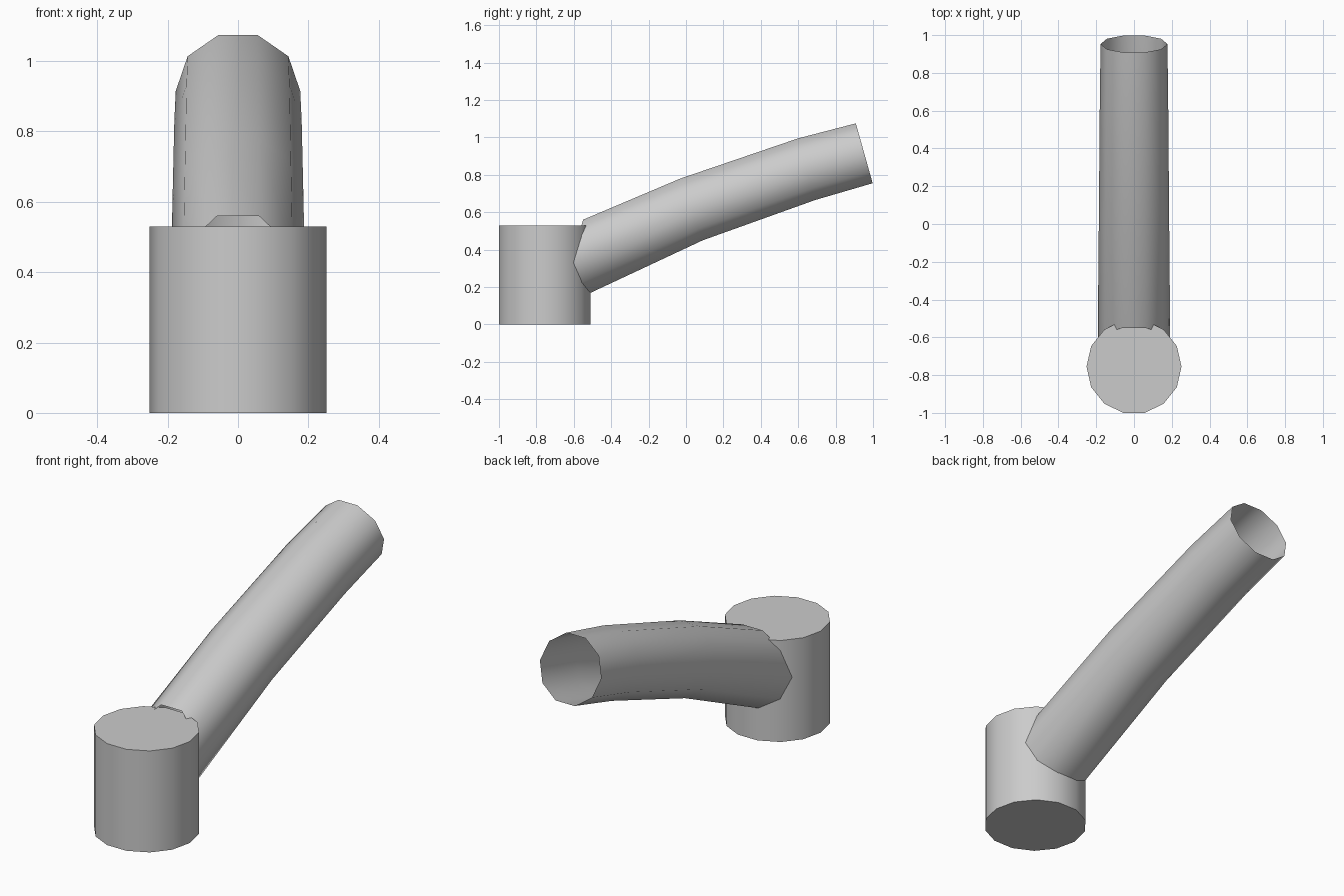
import bpy, bmesh, math

if "Cube" in bpy.data.objects:
    bpy.data.objects.remove(bpy.data.objects["Cube"])

grey = bpy.data.materials.new("plain grey")
grey.diffuse_color = (0.6, 0.6, 0.6, 1)
grey.use_nodes = True
grey.node_tree.nodes["Principled BSDF"].inputs["Base Color"].default_value = grey.diffuse_color


def finish(bm, name):
    bmesh.ops.recalc_face_normals(bm, faces=bm.faces)
    me = bpy.data.meshes.new(name)
    bm.to_mesh(me)
    bm.free()
    me.materials.append(grey)
    ob = bpy.data.objects.new(name, me)
    bpy.context.collection.objects.link(ob)
    bpy.ops.object.select_all(action='DESELECT')
    ob.select_set(True)
    bpy.context.view_layer.objects.active = ob
    bpy.ops.object.shade_smooth_by_angle(angle=math.radians(40))
    return ob


def loft(name, rings, capped):
    """Skin a list of rings of points, optionally closing both ends."""
    bm = bmesh.new()
    loops = [[bm.verts.new(p) for p in ring] for ring in rings]
    n = len(loops[0])
    for a, b in zip(loops, loops[1:]):
        for i in range(n):
            j = (i + 1) % n
            bm.faces.new((a[i], a[j], b[j], b[i]))
    if capped:
        bm.faces.new(loops[0])
        bm.faces.new(loops[-1])
    return finish(bm, name)


# upright 14-sided base cylinder
def base_ring(z, n=14, r=0.2515, cy=-0.755):
    return [(r * math.cos(2 * math.pi * i / n),
             cy + r * math.sin(2 * math.pi * i / n), z) for i in range(n)]


loft("base_cylinder", [base_ring(0), base_ring(0.53)], True)


# 10-sided open tube: each ring from its top (y, z), bottom (y, z) and half width
def tube_ring(top, bottom, r, n=10):
    cy, cz = (top[0] + bottom[0]) / 2, (top[1] + bottom[1]) / 2
    k = 1 / math.sin(math.radians(72))  # flat edge sits at top and bottom
    dy, dz = (top[0] - cy) * k, (top[1] - cz) * k
    ring = []
    for i in range(n):
        a = 2 * math.pi * i / n
        ring.append((r * math.cos(a), cy + dy * math.sin(a), cz + dz * math.sin(a)))
    return ring


sections = [
    ((-0.55, 0.56), (-0.69, 0.085), 0.192),
    ((-0.03, 0.78), (0.09, 0.45), 0.186),
    ((0.60, 0.995), (0.69, 0.665), 0.181),
    ((0.908, 1.075), (0.998, 0.755), 0.177),
]
loft("curved_tube", [tube_ring(*s) for s in sections], False)
